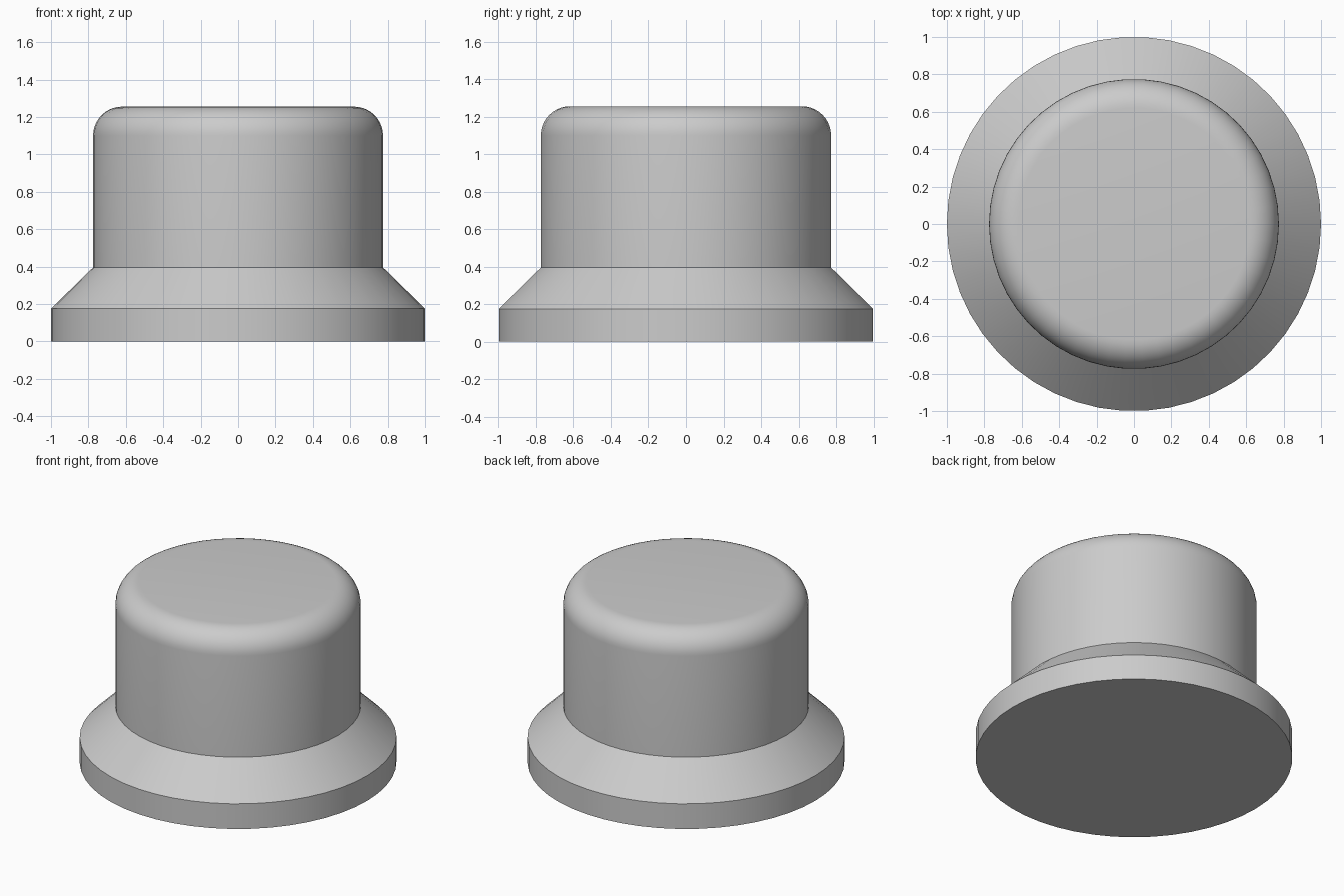
import bpy
import bmesh
from math import sin, cos, pi

SIDES = 50
FILLET_STEPS = 10

cube = bpy.data.objects.get("Cube")
if cube:
    bpy.data.objects.remove(cube, do_unlink=True)

# Single plain grey
grey = bpy.data.materials.new("plain_grey")
grey.use_nodes = True
colour = (0.6, 0.6, 0.6, 1)
grey.diffuse_color = colour
grey.node_tree.nodes["Principled BSDF"].inputs["Base Color"].default_value = colour


def lathe(name, profile):
    """Turn a radius/height profile around z, closed at both ends."""
    bm = bmesh.new()
    rings = []
    for r, z in profile:
        angles = [2 * pi * i / SIDES for i in range(SIDES)]
        rings.append([bm.verts.new((r * cos(a), r * sin(a), z)) for a in angles])
    for low, high in zip(rings, rings[1:]):
        for i in range(SIDES):
            j = (i + 1) % SIDES
            bm.faces.new((low[i], low[j], high[j], high[i]))
    bm.faces.new(rings[0][::-1])
    bm.faces.new(rings[-1])
    mesh = bpy.data.meshes.new(name)
    bm.to_mesh(mesh)
    bm.free()
    mesh.materials.append(grey)
    obj = bpy.data.objects.new(name, mesh)
    bpy.context.collection.objects.link(obj)
    return obj


# Flanged base, sloped shoulder, straight barrel and rounded top edge
barrel_radius, top, fillet = 0.775, 1.255, 0.155
profile = [(1, 0), (1, 0.175), (barrel_radius, 0.395)]
for k in range(FILLET_STEPS + 1):
    a = pi / 2 * k / FILLET_STEPS
    profile.append((barrel_radius - fillet + fillet * cos(a),
                    top - fillet + fillet * sin(a)))

knob = lathe("flanged_knob", profile)
bpy.ops.object.select_all(action="DESELECT")
knob.select_set(True)
bpy.context.view_layer.objects.active = knob
bpy.ops.object.shade_smooth_by_angle(angle=pi / 6)
